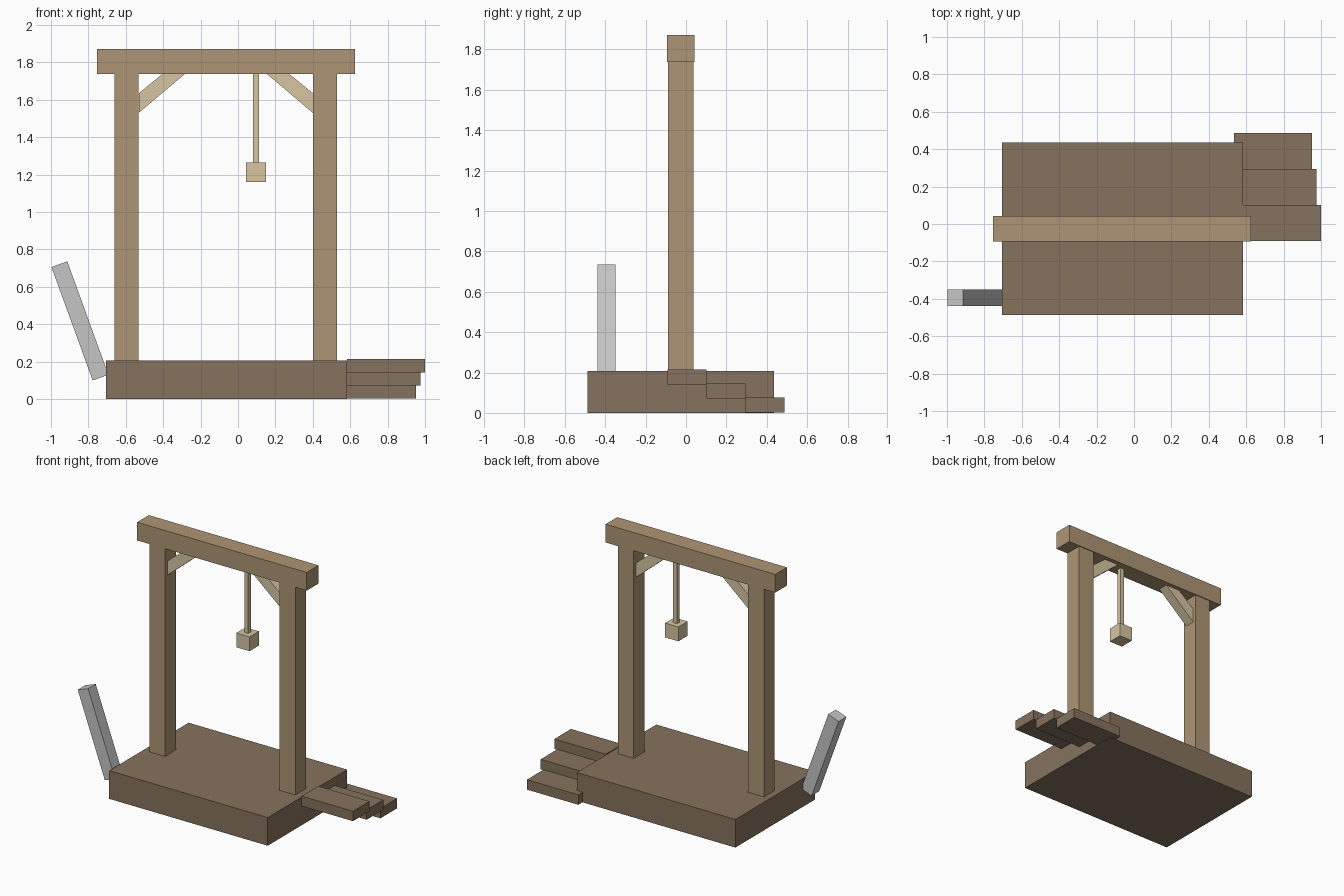
import bpy, bmesh, math
from mathutils import Matrix

if "Cube" in bpy.data.objects:
    bpy.data.objects.remove(bpy.data.objects["Cube"])


def material(name, rgb):
    m = bpy.data.materials.new(name)
    m.diffuse_color = (*rgb, 1.0)
    m.use_nodes = True
    m.node_tree.nodes["Principled BSDF"].inputs["Base Color"].default_value = m.diffuse_color
    return m


DARK = material("dark_wood", (0.24, 0.17, 0.11))
WOOD = material("mid_wood", (0.42, 0.30, 0.176))
PALE = material("pale_rope_wood", (0.68, 0.556, 0.365))
GREY = material("grey_metal", (0.56, 0.56, 0.56))


def finish(name, bm, mat):
    bmesh.ops.recalc_face_normals(bm, faces=bm.faces[:])
    mesh = bpy.data.meshes.new(name)
    bm.to_mesh(mesh)
    bm.free()
    mesh.materials.append(mat)
    obj = bpy.data.objects.new(name, mesh)
    bpy.context.collection.objects.link(obj)
    return obj


def box(name, x, y, z, mat):
    """Box from (min, max) ranges, with its origin at its centre."""
    bm = bmesh.new()
    bmesh.ops.create_cube(bm, size=1.0)
    bm.transform(Matrix.Diagonal((x[1] - x[0], y[1] - y[0], z[1] - z[0], 1)))
    obj = finish(name, bm, mat)
    obj.location = [(r[0] + r[1]) / 2 for r in (x, y, z)]
    return obj


def prism(name, profile, y0, y1, mat):
    """Extrude an (x, z) profile along y."""
    bm = bmesh.new()
    face = bm.faces.new([bm.verts.new((x, y0, z)) for x, z in profile])
    ext = bmesh.ops.extrude_face_region(bm, geom=[face])["geom"]
    verts = [v for v in ext if isinstance(v, bmesh.types.BMVert)]
    bmesh.ops.translate(bm, verts=verts, vec=(0, y1 - y0, 0))
    return finish(name, bm, mat)


MID_X, MID_Y = -0.065, -0.027   # centre of the frame

# Platform
box("platform", (-0.707, 0.583), (-0.487, 0.436), (0, 0.207), DARK)

# Side steps, each one lower, further back and a little further in
for i in range(3):
    dx, y, z = 0.0235 * i, -0.092 + 0.193 * i, 0.141 - 0.0695 * i
    box(f"step_{i + 1}", (0.582 - dx, 1.0 - dx), (y, y + 0.193),
        (z, z + 0.073), DARK)

# Posts and corner braces, mirrored about the frame centre
brace = [(-0.465, 1.53), (-0.465, 1.635), (-0.405, 1.737), (-0.285, 1.737)]
brace[0], brace[1] = (-0.53, 1.53), (-0.53, 1.635)
for side, s in (("left", 1), ("right", -1)):
    cx = MID_X - s * 0.53
    box(f"{side}_post", (cx - 0.064, cx + 0.064), (-0.09, 0.036),
        (0.207, 1.737), WOOD)
    prism(f"{side}_brace", [(MID_X + s * (x - MID_X), z) for x, z in brace],
          MID_Y - 0.038, MID_Y + 0.038, PALE)

# Cross beam
box("cross_beam", (-0.755, 0.625), (-0.094, 0.042), (1.737, 1.871), WOOD)

# Hanging rope and block
for name, r, z in (("rope", 0.016, (1.265, 1.737)),
                   ("hanging_block", 0.054, (1.16, 1.265))):
    box(name, (0.097 - r, 0.097 + r), (MID_Y - r, MID_Y + r), z, PALE)

# Leaning lever
lever = box("lever", (-0.89, -0.80), (-0.438, -0.349), (0.095, 0.74), GREY)
lever.rotation_euler.y = math.radians(-20)
